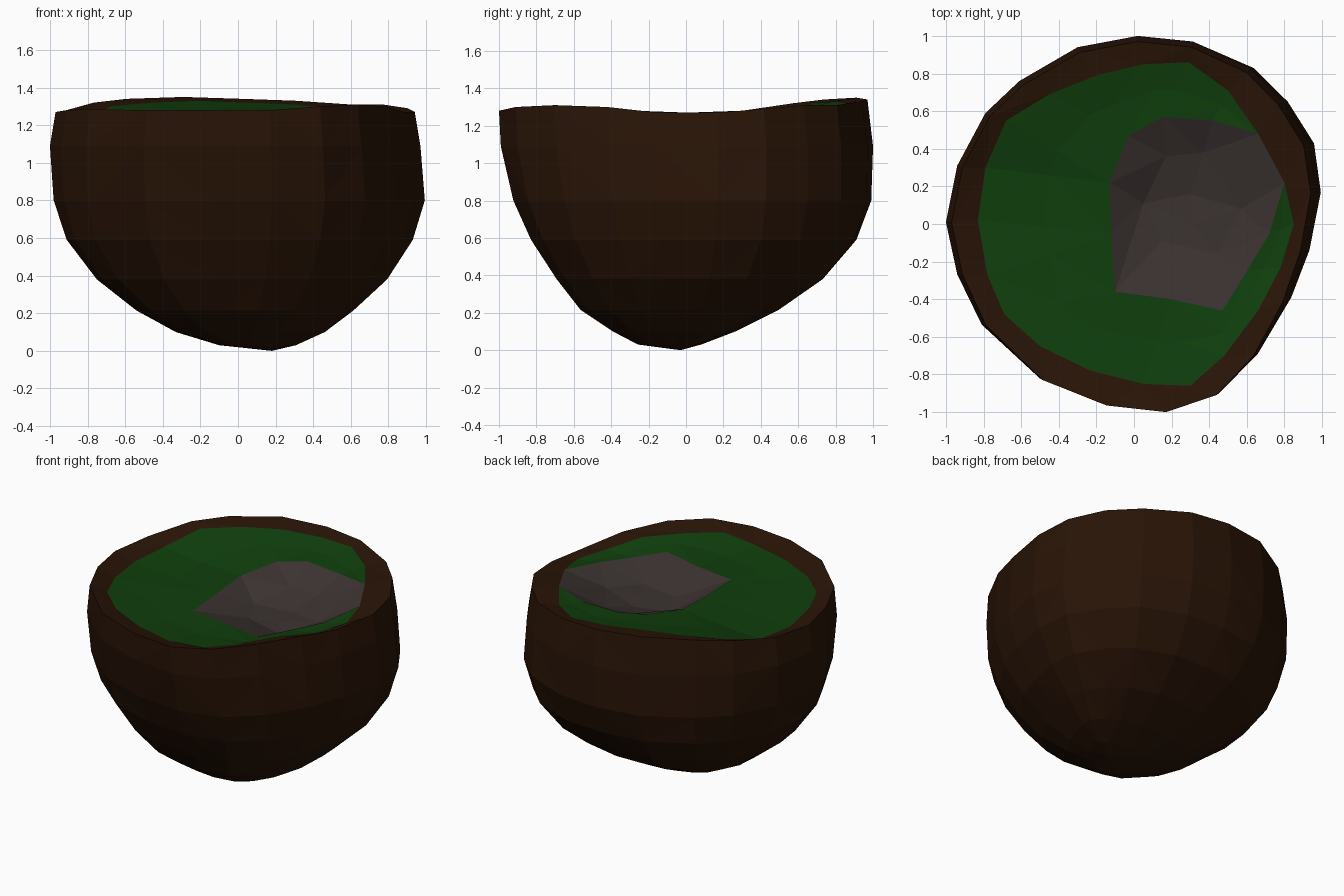
import bpy, bmesh, math

if "Cube" in bpy.data.objects:
    bpy.data.objects.remove(bpy.data.objects["Cube"])


def material(name, rgb):
    m = bpy.data.materials.new(name)
    m.diffuse_color = (*rgb, 1)
    m.use_nodes = True
    m.node_tree.nodes["Principled BSDF"].inputs["Base Color"].default_value = m.diffuse_color
    return m


def loft(name, rings, mat, tip=None):
    """Join rings of points with triangles, optionally closing the last ring to a tip."""
    bm = bmesh.new()
    cache = {}

    def vert(p):
        key = tuple(round(c, 4) for c in p)
        if key not in cache:
            cache[key] = bm.verts.new(key)
        return cache[key]

    def face(pts):
        vs = list(dict.fromkeys(vert(p) for p in pts))
        if len(vs) > 2 and not bm.faces.get(vs):
            bm.faces.new(vs)

    for a, b in zip(rings, rings[1:]):
        n = len(a)
        for i in range(n):
            j = (i + 1) % n
            if i % 2:
                face((a[i], b[i], b[j]))
                face((a[i], b[j], a[j]))
            else:
                face((a[i], b[i], a[j]))
                face((a[j], b[i], b[j]))
    if tip:
        last = rings[-1]
        for i in range(len(last)):
            face((last[i], tip, last[(i + 1) % len(last)]))
    bmesh.ops.recalc_face_normals(bm, faces=bm.faces)
    # open sheets: make the top surfaces face up
    if name != "earth_bowl" and sum(f.normal.z for f in bm.faces) < 0:
        bmesh.ops.reverse_faces(bm, faces=bm.faces)
    me = bpy.data.meshes.new(name)
    bm.to_mesh(me)
    bm.free()
    me.materials.append(mat)
    ob = bpy.data.objects.new(name, me)
    bpy.context.collection.objects.link(ob)
    return ob


# Widest outline from above, starting at the left and running over the back
outline = [(-1, .01), (-.94, .31), (-.79, .59), (-.61, .76), (-.3, .94),
           (.02, 1), (.32, .97), (.63, .83), (.81, .65), (.95, .43),
           (.99, .17), (.93, -.15), (.83, -.42), (.67, -.7), (.46, -.91),
           (.18, -1), (-.15, -.965), (-.5, -.83), (-.81, -.54), (-.94, -.27)]


def ring(left, right, front, back, z, bulge=0):
    """The outline scaled to four extents, with optional fuller diagonals."""
    pts = []
    for i, (x, y) in enumerate(outline):
        k = 1 + bulge * abs(math.sin(2 * math.atan2(y, x)))
        pts.append((x * k * (right / .99 if x > 0 else left), y * k * (back if y > 0 else front),
                    z[i] if isinstance(z, list) else z))
    return pts


brown = material("earth", (0.022, 0.007, 0.002))
green = material("grass", (0.005, 0.05, 0.004))
grey = material("stone", (0.044, 0.033, 0.031))

# Wavy rim heights and the inner rim outline
rim_z = [1.27, 1.28, 1.32, 1.34, 1.35, 1.34, 1.33, 1.31, 1.31, 1.29,
         1.27, 1.27, 1.30, 1.31, 1.30, 1.28, 1.28, 1.28, 1.285, 1.28]
inner_xy = [(-.83, .02), (-.79, .3), (-.68, .55), (-.45, .69), (-.2, .79),
            (.05, .85), (.29, .86), (.5, .71), (.66, .48), (.8, .22),
            (.85, 0), (.78, -.23), (.66, -.46), (.48, -.7), (.3, -.86),
            (.05, -.85), (-.23, -.78), (-.5, -.65), (-.69, -.48), (-.78, -.27)]
inner = []
for (x, y), z in zip(inner_xy, rim_z):
    drop = 0.02 if y > 0.5 or x > 0.6 else 0.045
    inner.append((x, y, z - drop))

# Earth bowl: inner rim, outer rim, then down the wall to the tip
bowl = [inner,
        ring(.97, .94, 1.0, .97, rim_z),
        ring(1.0, .97, .99, 1.0, 1.09),
        ring(.98, .99, .92, .99, .80, .01),
        ring(.91, .92, .82, .91, .59, .03),
        ring(.75, .78, .68, .73, .38, .05),
        ring(.54, .60, .55, .49, .215, .07),
        ring(.33, .45, .38, .26, .10, .08),
        ring(.10, .30, .25, .08, .03, .08)]
loft("earth_bowl", bowl, brown, (.18, -.03, 0))

# Outline of the stone hollow
stone_rim = [(-.12, -.05, 1.225), (-.13, .22, 1.24), (-.03, .47, 1.27), (.15, .57, 1.28),
             (.42, .55, 1.27), inner[8], inner[9], (.72, -.05, 1.24),
             (.6, -.25, 1.23), (.47, -.46, 1.225), (.2, -.4, 1.22), (-.1, -.36, 1.22)]

# Grass: dished sheet between the rim and the stone
match = [0, 1, 1, 2, 2, 3, 3, 4, 5, 6, 7, 8, 8, 9, 10, 10, 11, 11, 11, 0]
edge = [stone_rim[k] for k in match]
middle = []
for a, b in zip(inner, edge):
    dip = min(0.01, 0.03 * math.dist(a, b))
    middle.append(((a[0] + b[0]) / 2, (a[1] + b[1]) / 2, (a[2] + b[2]) / 2 - dip))
loft("grass_top", [inner, middle, edge], green)

# Stone: faceted walls running down to a five-sided floor
west, north, east = (.05, .11, 1.13), (.3, .16, 1.12), (.57, .08, 1.15)
south_east, south_west = (.44, -.16, 1.12), (.15, -.09, 1.13)
wall_nw, wall_n = (.17, .36, 1.18), (.37, .38, 1.18)
wall = [west, west, wall_nw, wall_nw, wall_n, wall_n,
        east, east, south_east, south_east, south_west, south_west]
floor = [west, west, west, north, north, north,
         east, east, south_east, south_east, south_west, south_west]
loft("stone_hollow", [stone_rim, wall, floor], grey, (.32, 0, 1.12))
